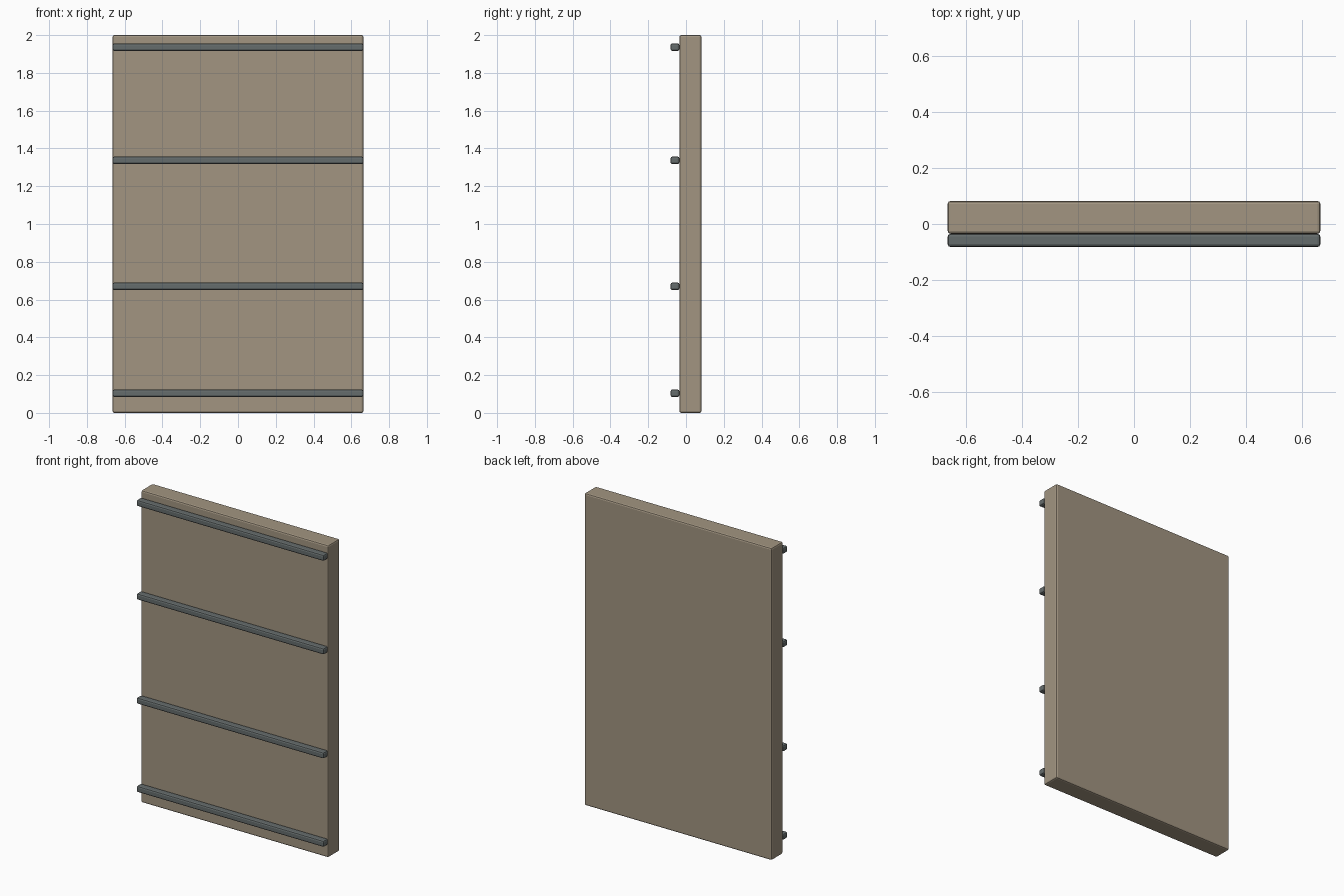
import bpy

if "Cube" in bpy.data.objects:
    bpy.data.objects.remove(bpy.data.objects["Cube"])

def material(name, rgb):
    m = bpy.data.materials.new(name)
    m.diffuse_color = (*rgb, 1)
    m.use_nodes = True
    m.node_tree.nodes["Principled BSDF"].inputs["Base Color"].default_value = m.diffuse_color
    return m

def beveled_box(name, x, y, z, mat, bevel):
    """Box spanning the given (min, max) ranges, with softened edges."""
    bpy.ops.mesh.primitive_cube_add(
        size=1, location=[(a + b) / 2 for a, b in (x, y, z)])
    ob = bpy.context.object
    ob.name = name
    ob.scale = [b - a for a, b in (x, y, z)]
    bpy.ops.object.transform_apply(location=False, rotation=False, scale=True)
    mod = ob.modifiers.new("Bevel", 'BEVEL')
    mod.width = bevel
    mod.segments = 2
    ob.data.materials.append(mat)
    return ob

tan = material("panel_tan", (0.36, 0.30, 0.22))
steel = material("rail_grey", (0.13, 0.15, 0.15))
half_width = (-0.664, 0.664)

# Main wall panel
beveled_box("wall_panel", half_width, (-0.035, 0.082), (0, 2), tan, 0.01)

# Horizontal rails on the front face
for i, z in enumerate((0.104, 0.67, 1.337, 1.936)):
    beveled_box(f"front_rail_{i + 1}", half_width, (-0.082, -0.035),
                (z - 0.02, z + 0.02), steel, 0.01)
